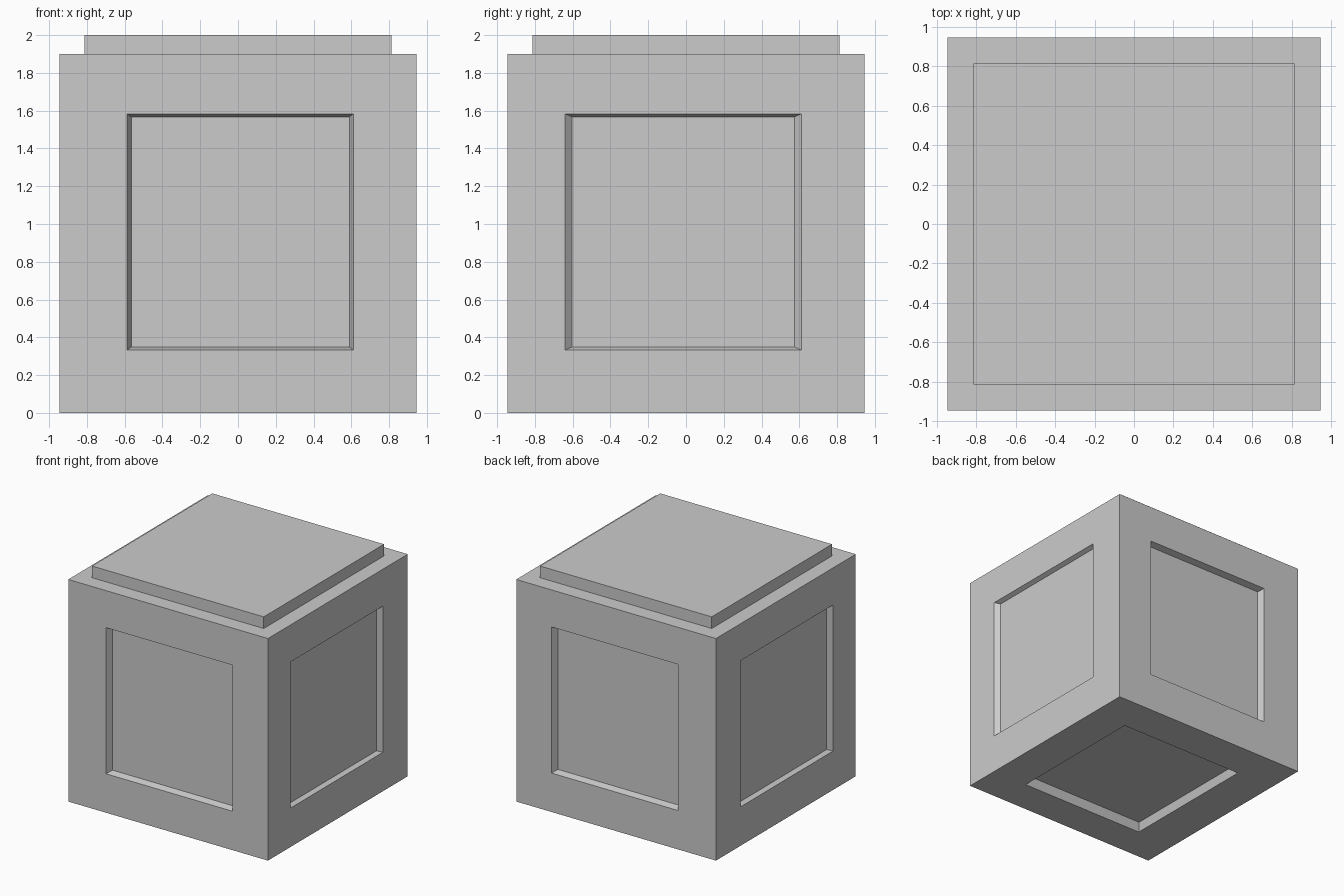
import bpy
import bmesh
from mathutils import Vector

if "Cube" in bpy.data.objects:
    bpy.data.objects.remove(bpy.data.objects["Cube"])

H = 0.945            # half width of the body
TOP = 1.9            # body height, the cap ends at 2.0
X, Y, Z = (-0.587, 0.611), (-0.64, 0.611), (0.333, 1.583)   # panel openings
IX, IY, IZ = 0.022, 0.037, 0.016                            # taper of panel walls
FULL, TALL = (-H, H), (0.0, TOP)

bm = bmesh.new()


def shrink(span, amount):
    return (span[0] + amount, span[1] - amount)


def ring(axis, level, a, b):
    """Rectangle of four verts lying across the given axis."""
    verts = []
    for u, v in ((a[0], b[0]), (a[1], b[0]), (a[1], b[1]), (a[0], b[1])):
        co = [u, v]
        co.insert(axis, level)
        verts.append(bm.verts.new(Vector(co)))
    return verts


def stepped_side(axis, steps):
    """Join successive rectangles into one side and close the last one."""
    rings = [ring(axis, *step) for step in steps]
    for r0, r1 in zip(rings, rings[1:]):
        for i in range(4):
            j = (i + 1) % 4
            bm.faces.new((r0[i], r0[j], r1[j], r1[i]))
    bm.faces.new(rings[-1])


# Recessed panels on the four walls
for s in (-1, 1):
    stepped_side(0, [(s * H, FULL, TALL), (s * H, Y, Z),
                     (s * (H - 0.037), shrink(Y, IY), shrink(Z, IZ))])
    stepped_side(1, [(s * H, FULL, TALL), (s * H, X, Z),
                     (s * (H - 0.055), shrink(X, IX), shrink(Z, IZ))])

# Recessed panel underneath
stepped_side(2, [(0.0, FULL, FULL), (0.0, X, Y),
                 (0.07, shrink(X, IX), shrink(Y, 0.03))])

# Raised cap on top
CAP = (-0.813, 0.813)
stepped_side(2, [(TOP, FULL, FULL), (TOP, CAP, CAP), (2.0, CAP, CAP)])

bmesh.ops.remove_doubles(bm, verts=bm.verts[:], dist=0.0001)
bmesh.ops.recalc_face_normals(bm, faces=bm.faces[:])

# Finished block
mesh = bpy.data.meshes.new("panelled_block")
bm.to_mesh(mesh)
bm.free()
block = bpy.data.objects.new("panelled_block", mesh)
bpy.context.collection.objects.link(block)
